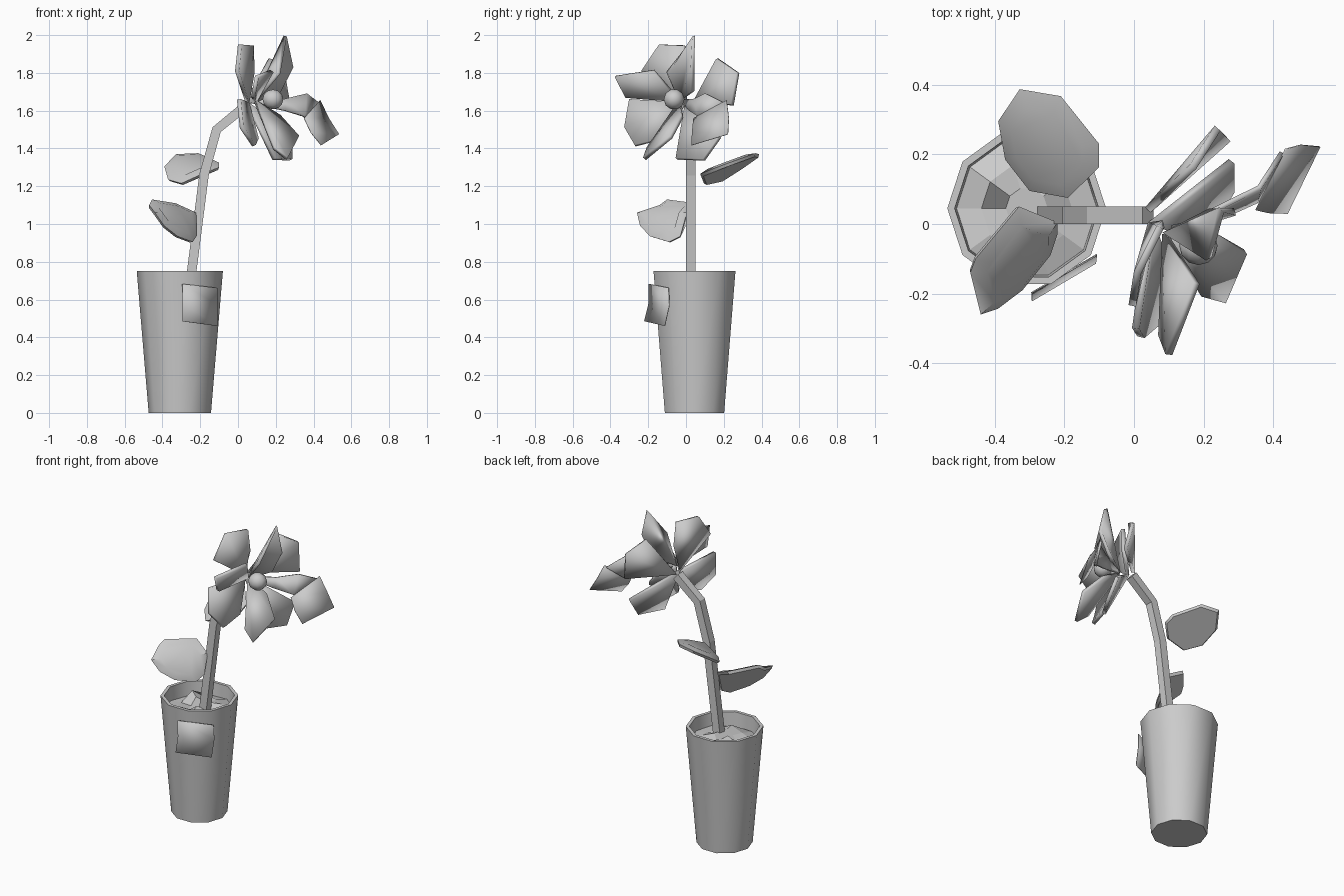
import bpy, bmesh, math, random
from mathutils import Vector

if "Cube" in bpy.data.objects:
    bpy.data.objects.remove(bpy.data.objects["Cube"])

random.seed(4)


def make(name, verts, faces, thick=0.0, smooth=None):
    me = bpy.data.meshes.new(name)
    me.from_pydata([tuple(v) for v in verts], [], faces)
    bm = bmesh.new()
    bm.from_mesh(me)
    bmesh.ops.recalc_face_normals(bm, faces=bm.faces)
    bm.to_mesh(me)
    bm.free()
    ob = bpy.data.objects.new(name, me)
    bpy.context.collection.objects.link(ob)
    if thick:
        mod = ob.modifiers.new("thickness", 'SOLIDIFY')
        mod.thickness = thick
        mod.offset = 0
    if smooth:
        bpy.ops.object.select_all(action='DESELECT')
        ob.select_set(True)
        bpy.context.view_layer.objects.active = ob
        bpy.ops.object.shade_smooth_by_angle(angle=math.radians(smooth))
    return ob


def loft(name, rings, smooth=None, caps=True):
    n = len(rings[0])
    verts = [v for r in rings for v in r]
    faces = [(a * n + i, a * n + (i + 1) % n, (a + 1) * n + (i + 1) % n, (a + 1) * n + i)
             for a in range(len(rings) - 1) for i in range(n)]
    if caps:
        faces += [tuple(range(n)), tuple(range(len(verts) - n, len(verts)))]
    return make(name, verts, faces, smooth=smooth)


CX, CY = -0.308, 0.045


def ring(r, z, jitter=0.0, n=10):
    return [(CX + r * math.cos(math.tau * i / n), CY + r * math.sin(math.tau * i / n),
             z + random.uniform(-jitter, jitter)) for i in range(n)]


# Ten-sided tapered pot with a hollow rim
loft("pot", [ring(0.165, 0), ring(0.228, 0.75), ring(0.207, 0.75), ring(0.2, 0.64)], smooth=40)

# Lumpy soil
rings = [ring(0.205, 0.665, 0.01), ring(0.13, 0.69, 0.035), ring(0.06, 0.69, 0.03)]
loft("soil", rings)

# Square bent stem
path = [(-0.262, 0.62), (-0.245, 0.75), (-0.18, 1.26), (-0.113, 1.5), (0.04, 1.625)]
rings = []
for i, p in enumerate(path):
    a, b = path[max(i - 1, 0)], path[min(i + 1, len(path) - 1)]
    d = Vector((b[0] - a[0], b[1] - a[1])).normalized() * 0.025
    rings.append([(p[0] + s * d.y, y, p[1] - s * d.x)
                  for s, y in ((-1, 0), (1, 0), (1, 0.05), (-1, 0.05))])
loft("stem", rings)


# Rounded leaves: outline rim, domed top, flat underside
def leaf(name, pts, up):
    pts = [Vector(p) for p in pts]
    c = sum(pts, Vector()) / len(pts)
    up = Vector(up).normalized()
    low = [c + (p - c) * 0.93 - up * 0.016 for p in pts]
    top = [c + (p - c) * 0.7 + up * 0.018 for p in pts]
    loft(name, [low, pts, top], smooth=45)


leaf("lower_leaf", [(-0.22, 0.005, 1.06), (-0.33, 0.05, 1.11), (-0.455, -0.10, 1.13),
                    (-0.47, -0.14, 1.10), (-0.44, -0.26, 1.06), (-0.39, -0.243, 0.99),
                    (-0.32, -0.19, 0.935), (-0.24, -0.09, 0.905), (-0.22, -0.03, 0.935)],
     (0.6, -0.43, 0.65))
leaf("upper_leaf", [(-0.328, 0.387, 1.37), (-0.21, 0.367, 1.375), (-0.10, 0.23, 1.325),
                    (-0.10, 0.163, 1.30), (-0.19, 0.075, 1.265), (-0.30, 0.095, 1.215),
                    (-0.37, 0.185, 1.235), (-0.39, 0.295, 1.305)],
     (-0.3, -0.4, 0.87))


# Flower petals, fanned out from their base
def petal(name, base, *pts):
    verts = [base] + list(pts)
    make(name, verts, [(0, i, i + 1) for i in range(1, len(pts))], thick=0.022, smooth=30)


BACK, FRONT = (0.05, 0.0, 1.64), (0.09, -0.03, 1.65)
petal("back_petal_top", BACK, (-0.005, -0.235, 1.81), (0.01, -0.14, 1.95),
      (0.075, -0.01, 1.945), (0.085, 0.0, 1.80))
petal("back_petal_right", (0.04, 0.04, 1.64), (0.17, 0.165, 1.875), (0.24, 0.275, 1.80),
      (0.27, 0.245, 1.63))
petal("back_petal_left", BACK, (0.005, -0.30, 1.66), (0.02, -0.325, 1.51),
      (0.085, -0.27, 1.415), (0.10, -0.13, 1.45))
petal("back_petal_bottom", BACK, (0.19, -0.05, 1.345), (0.28, 0.095, 1.34),
      (0.28, 0.18, 1.46))
petal("front_petal_top", FRONT, (0.215, -0.10, 1.80), (0.25, 0.04, 1.995),
      (0.29, 0.035, 1.83), (0.22, 0.035, 1.70))
petal("front_petal_left", FRONT, (0.18, -0.17, 1.81), (0.10, -0.375, 1.78),
      (0.08, -0.32, 1.67))
petal("front_petal_bottom", FRONT, (0.19, -0.20, 1.40), (0.26, -0.22, 1.345),
      (0.32, -0.08, 1.46), (0.22, -0.02, 1.57))


# Thin bent sheets given as rows of left/right points
def sheet(name, rows, thick=0.0):
    verts = [p for r in rows for p in r]
    make(name, verts, [(2 * i, 2 * i + 1, 2 * i + 3, 2 * i + 2) for i in range(len(rows) - 1)],
         thick=thick, smooth=40)


sheet("curled_petal", [((0.11, -0.02, 1.66), (0.11, -0.01, 1.63)),
                       ((0.24, 0.045, 1.66), (0.25, 0.02, 1.60)),
                       ((0.36, 0.105, 1.69), (0.35, 0.065, 1.57)),
                       ((0.425, 0.205, 1.64), (0.37, 0.09, 1.54))], 0.015)
sheet("loose_sheet", [((0.35, 0.04, 1.56), (0.435, 0.215, 1.655)),
                      ((0.385, 0.032, 1.485), (0.48, 0.227, 1.56)),
                      ((0.44, 0.03, 1.417), (0.534, 0.222, 1.475))], 0.004)
sheet("pot_label", [((-0.295, -0.198, 0.683), (-0.11, -0.092, 0.662)),
                    ((-0.293, -0.197, 0.58), (-0.107, -0.088, 0.57)),
                    ((-0.293, -0.22, 0.485), (-0.11, -0.112, 0.46))], 0.004)

# Round flower centre
bpy.ops.mesh.primitive_uv_sphere_add(segments=10, ring_count=6, radius=0.055,
                                     location=(0.185, -0.063, 1.66), rotation=(0, math.pi / 2, 0))
bpy.context.object.name = "flower_centre"
bpy.ops.object.shade_smooth_by_angle(angle=math.radians(60))
